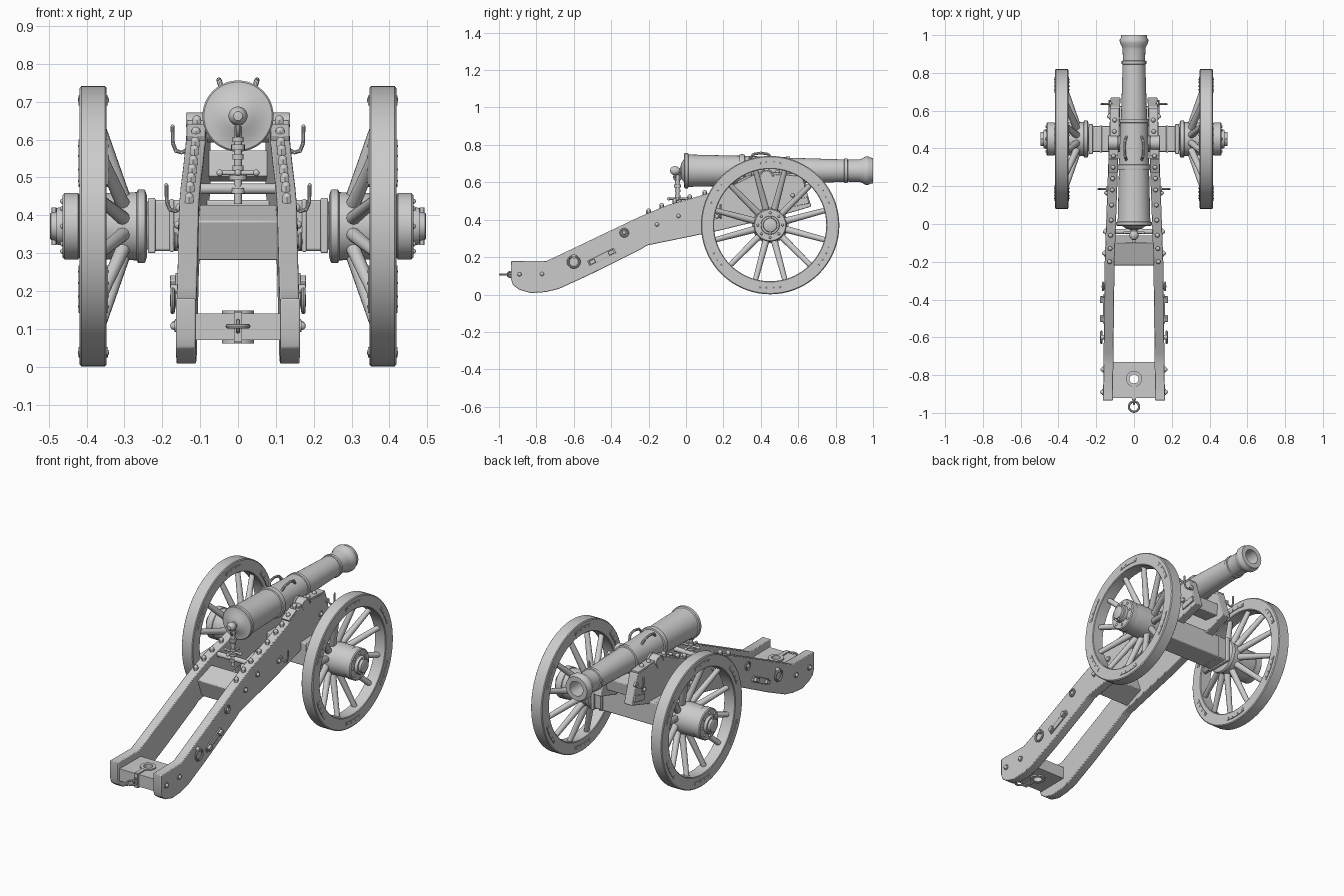
import bpy, bmesh
from math import pi, sin, cos, radians, atan2
from mathutils import Matrix, Vector

if "Cube" in bpy.data.objects:
    bpy.data.objects.remove(bpy.data.objects["Cube"])

def finish(name, bm, mirror=False, bevel=0):
    bmesh.ops.remove_doubles(bm, verts=bm.verts, dist=1e-5)
    bmesh.ops.recalc_face_normals(bm, faces=bm.faces)
    me = bpy.data.meshes.new(name)
    bm.to_mesh(me)
    bm.free()
    ob = bpy.data.objects.new(name, me)
    bpy.context.collection.objects.link(ob)
    if bevel:
        m = ob.modifiers.new("bevel", 'BEVEL')
        m.width, m.segments, m.limit_method = bevel, 2, 'ANGLE'
    if mirror:
        ob.modifiers.new("mirror", 'MIRROR').use_clip = False
    return ob

def lathe(bm, prof, axis, o=(0, 0, 0), n=48, a0=0, a1=2 * pi, closed=False):
    """Revolve (position along axis, radius) points round an axis through o."""
    full = a1 - a0 > 6.28
    rings = []
    for i in range(n if full else n + 1):
        a = a0 + (a1 - a0) * i / n
        c, s = cos(a), sin(a)
        pts = [{'X': (t, r * c, r * s), 'Y': (r * c, t, r * s), 'Z': (r * c, r * s, t)}[axis] for t, r in prof]
        rings.append([bm.verts.new(Vector(p) + Vector(o)) for p in pts])
    k = len(prof)
    for i in range(n):
        A, B = rings[i], rings[(i + 1) % len(rings)]
        for j in range(k if closed else k - 1):
            bm.faces.new((A[j], A[(j + 1) % k], B[(j + 1) % k], B[j]))
    if not full:
        bm.faces.new(rings[0])
        bm.faces.new(rings[-1])

def rod(bm, p, q, r1, r2=None, n=16):
    p, q = Vector(p), Vector(q)
    d = q - p
    m = Matrix.Translation((p + q) / 2) @ d.to_track_quat('Z', 'Y').to_matrix().to_4x4()
    bmesh.ops.create_cone(bm, cap_ends=True, segments=n, radius1=r1, radius2=r1 if r2 is None else r2,
                          depth=d.length, matrix=m)

def box(bm, size, loc, tilt=0):
    bmesh.ops.create_cube(bm, size=1, matrix=Matrix.Translation(loc) @ Matrix.Rotation(tilt, 4, 'X')
                          @ Matrix.Diagonal((*size, 1)))

def ball(bm, loc, r, scale=(1, 1, 1)):
    bmesh.ops.create_uvsphere(bm, u_segments=14, v_segments=8, radius=r,
                              matrix=Matrix.Translation(loc) @ Matrix.Diagonal((*scale, 1)))

def ring(bm, loc, R, r, axis):
    lathe(bm, [(r * sin(2 * pi * i / 8), R + r * cos(2 * pi * i / 8)) for i in range(8)], axis, loc, 28, closed=True)

def pipe(bm, pts, r):
    for a, b in zip(pts, pts[1:]):
        rod(bm, a, b, r, n=10)
    for p in pts:
        ball(bm, p, r)

# barrel with mouldings and hollow bore
BZ = .662
bm = bmesh.new()
lathe(bm, [(-.085, 0), (-.083, .012), (-.075, .02), (-.06, .025), (-.045, .021), (-.036, .014), (-.03, .016), (-.026, .04),
           (-.012, .06), (-.01, .09), (-.006, .094), (.01, .094), (.014, .088), (.03, .086), (.285, .08), (.287, .087),
           (.3, .089), (.313, .087), (.315, .079), (.535, .073), (.537, .077), (.555, .077), (.557, .069), (.845, .06),
           (.847, .065), (.863, .065), (.865, .059), (.925, .06), (.94, .064), (.958, .075), (.975, .076), (.985, .07),
           (1, .068), (1, .042), (.65, .04), (.65, 0)], 'Y', (0, 0, BZ))
finish("barrel", bm)

# trunnions and lifting handles
bm = bmesh.new()
rod(bm, (.05, .43, .632), (.135, .43, .632), .03, n=28)
rod(bm, (.05, .43, .632), (.085, .43, .632), .04, n=28)
finish("trunnion", bm, True)
bm = bmesh.new()
pipe(bm, [(.04, .34, .725), (.048, .36, .75), (.05, .4, .757), (.048, .44, .75), (.04, .46, .725)], .007)
finish("lifting_handle", bm, True)

# cheeks: side profile, splayed outward toward the trail
TOP = [(-.935, .18), (-.745, .18), (-.68, .21), (-.25, .415), (-.1, .478), (.1, .535), (.26, .59),
       (.36, .64), (.44, .645), (.62, .635)]
BOTTOM = [(.67, .47), (.5, .42), (.17, .34), (-.21, .262), (-.235, .245), (-.52, .103), (-.68, .03), (-.75, .013),
          (-.83, .008), (-.89, .025), (-.925, .05), (-.935, .08)]

def ztop(y):
    for (a, p), (b, q) in zip(TOP, TOP[1:]):
        if a <= y <= b:
            return p + (q - p) * (y - a) / (b - a)

def cx(y):
    return .129 - .036 * (y + .2) if y > -.2 else .129 - .012 * (y + .2)

bm = bmesh.new()
f = bm.faces.new([bm.verts.new((-.026, y, z)) for y, z in TOP + BOTTOM])
ex = bmesh.ops.extrude_face_region(bm, geom=[f])
bmesh.ops.translate(bm, verts=[v for v in ex['geom'] if isinstance(v, bmesh.types.BMVert)], vec=(.052, 0, 0))
bmesh.ops.bisect_plane(bm, geom=bm.verts[:] + bm.edges[:] + bm.faces[:], plane_co=(0, -.2, 0), plane_no=(0, 1, 0))
for v in bm.verts:
    v.co.x += cx(v.co.y)
finish("carriage_cheek", bm, True, .004)

# transoms and bed under the elevating screw
bm = bmesh.new()
box(bm, (.22, .13, .11), (0, -.14, .355), radians(20))
finish("middle_transom", bm, bevel=.004)
bm = bmesh.new()
box(bm, (.17, .1, .07), (0, .57, .53), radians(-8))
finish("front_transom", bm, bevel=.004)
bm = bmesh.new()
rod(bm, (-.12, -.04, .47), (.12, -.04, .47), .014)
finish("screw_support_bar", bm)
trail = bmesh.new()
box(trail, (.25, .19, .07), (0, -.825, .105))
trail = finish("trail_transom", trail)
bm = bmesh.new()
rod(bm, (0, -.82, 0), (0, -.82, .3), .024, n=32)
cutter = finish("eye_cutter", bm)
cutter.hide_render = True
mod = trail.modifiers.new("eye", 'BOOLEAN')
mod.object, mod.solver = cutter, 'EXACT'
bpy.context.view_layer.objects.active = trail
bpy.ops.object.modifier_apply(modifier="eye")
bpy.data.objects.remove(cutter)

# towing eye plates, shank and rear ring
bm = bmesh.new()
for z in (.068, .142):
    lathe(bm, [(z - .006, .024), (z - .006, .042), (z + .006, .042), (z + .006, .024)], 'Z', (0, -.82, 0), 32, closed=True)
    box(bm, (.022, .07, .01), (0, -.89, z))
box(bm, (.022, .012, .08), (0, -.925, .105))
ring(bm, (0, -.94, .107), .014, .005, 'X')
ring(bm, (0, -.967, .107), .027, .006, 'Z')
finish("towing_eye", bm)

# elevating screw with cross handle
bm = bmesh.new()
rod(bm, (0, -.045, .43), (0, -.045, .635), .01)
for z, r in ((.465, .018), (.5, .024), (.525, .015), (.555, .015), (.58, .018), (.6, .014)):
    rod(bm, (0, -.045, z - .007), (0, -.045, z + .007), r)
ring(bm, (0, -.045, .628), .018, .006, 'X')
for d in ((1, 0), (0, 1)):
    a = Vector((d[0] * .048, d[1] * .048, 0))
    c = Vector((0, -.045, .512))
    rod(bm, c - a, c + a, .006)
    ball(bm, c - a, .009)
    ball(bm, c + a, .009)
finish("elevating_screw", bm)

# axle bed with end bands
bm = bmesh.new()
box(bm, (.48, .135, .134), (0, .45, .373))
finish("axle_bed", bm, bevel=.006)
bm = bmesh.new()
box(bm, (.02, .16, .146), (.228, .45, .373))
box(bm, (.012, .145, .14), (.175, .45, .373))
finish("axle_band", bm, True, .004)

# wheels
W = Vector((0, .45, .371))
bm = bmesh.new()
lathe(bm, [(.35, .3), (.347, .304), (.347, .365), (.351, .37), (.414, .37), (.418, .365), (.418, .304), (.415, .3)],
      'X', W, 72, closed=True)
finish("wheel_rim", bm, True)
bm = bmesh.new()
for i in range(6):
    a = radians(30 + 60 * i)
    for x in (.345, .418):
        lathe(bm, [(x - .002, .326), (x - .002, .346), (x + .003, .346), (x + .003, .326)], 'X', W, 8, a - .2, a + .2, True)
        for d in (-.16, -.06, .06, .16):
            ball(bm, W + Vector((x, .336 * cos(a + d), .336 * sin(a + d))), .005)
finish("rim_joint_plates", bm, True)
bm = bmesh.new()
for i in range(12):
    a = radians(15 + 30 * i)
    u = Vector((0, cos(a), sin(a)))
    rod(bm, W + u * .07 + Vector((.30, 0, 0)), W + u * .315 + Vector((.378, 0, 0)), .019, .014, 12)
finish("wheel_spokes", bm, True)
bm = bmesh.new()
lathe(bm, [(.24, 0), (.24, .08), (.245, .095), (.248, .097), (.264, .097), (.268, .09), (.3, .089), (.4, .086), (.42, .084),
           (.422, .088), (.458, .088), (.463, .083), (.463, .05), (.47, .05), (.48, .048), (.48, .038), (.494, .036), (.496, .033),
           (.496, 0)], 'X', W)
for i in range(8):
    a = i * pi / 4
    ball(bm, W + Vector((.463, .066 * cos(a), .066 * sin(a))), .007)
rod(bm, W + Vector((.486, 0, -.05)), W + Vector((.486, 0, .05)), .006)
finish("wheel_hub", bm, True)

# iron straps over trunnions and along the cheek tops
bm = bmesh.new()
lathe(bm, [(.087, .031), (.087, .04), (.137, .04), (.137, .031)], 'X', (0, .43, .632), 16, 0, pi, True)
for a, b in ((.27, .35), (.36, .395), (.465, .615)):
    box(bm, (.05, b - a, .012), (cx((a + b) / 2), (a + b) / 2, (ztop(a) + ztop(b)) / 2 + .004),
        atan2(ztop(b) - ztop(a), b - a))
finish("cap_square", bm, True, .002)

# bolts on cheek tops and sides
bm = bmesh.new()
for y in (-.2, -.13, -.06, .02, .1, .18, .24, .3, .36, .49, .55):
    z = ztop(y)
    rod(bm, (cx(y), y, z - .01), (cx(y), y, z + .012), .013, n=6)
    ball(bm, (cx(y), y, z + .012), .012)
for y, z in ((-.89, .108), (-.77, .11), (-.33, .33), (-.155, .375), (-.04, .42), (.165, .417), (.57, .53)):
    x = cx(y) + .026
    rod(bm, (x - .01, y, z), (x + .005, y, z), .016, n=20)
    ball(bm, (x + .005, y, z), .011)
finish("bolts", bm, True)

# side ring, tool brackets and hooks
bm = bmesh.new()
x = cx(-.6) + .026
rod(bm, (x - .01, -.6, .205), (x + .018, -.6, .205), .012)
ring(bm, (x + .013, -.6, .175), .03, .006, 'X')
ring(bm, (cx(-.33) + .034, -.33, .33), .02, .005, 'X')
finish("side_rings", bm, True)
bm = bmesh.new()
t = atan2(.07, .14)
x = cx(-.45) + .028
box(bm, (.01, .155, .032), (x, -.45, .2), t)
for y, z in ((-.5, .175), (-.4, .225)):
    box(bm, (.028, .03, .022), (x + .006, y, z), t)
box(bm, (.012, .09, .035), (cx(.61) + .028, .61, .495), radians(12))
finish("side_brackets", bm, True, .002)
bm = bmesh.new()
for y, z in ((.635, .57), (.185, .415)):
    x = cx(y) + .02
    pipe(bm, [(x, y, z + .01), (x + .03, y, z - .004), (x + .045, y, z), (x + .053, y, z + .02), (x + .054, y, z + .065)], .005)
    rod(bm, (x, y, z + .01), (x + .012, y, z + .01), .014)
finish("side_hooks", bm, True)

# smooth curved surfaces, keep hard edges
bpy.ops.object.select_all(action='SELECT')
bpy.context.view_layer.objects.active = bpy.data.objects["barrel"]
bpy.ops.object.shade_smooth_by_angle(angle=radians(35))
